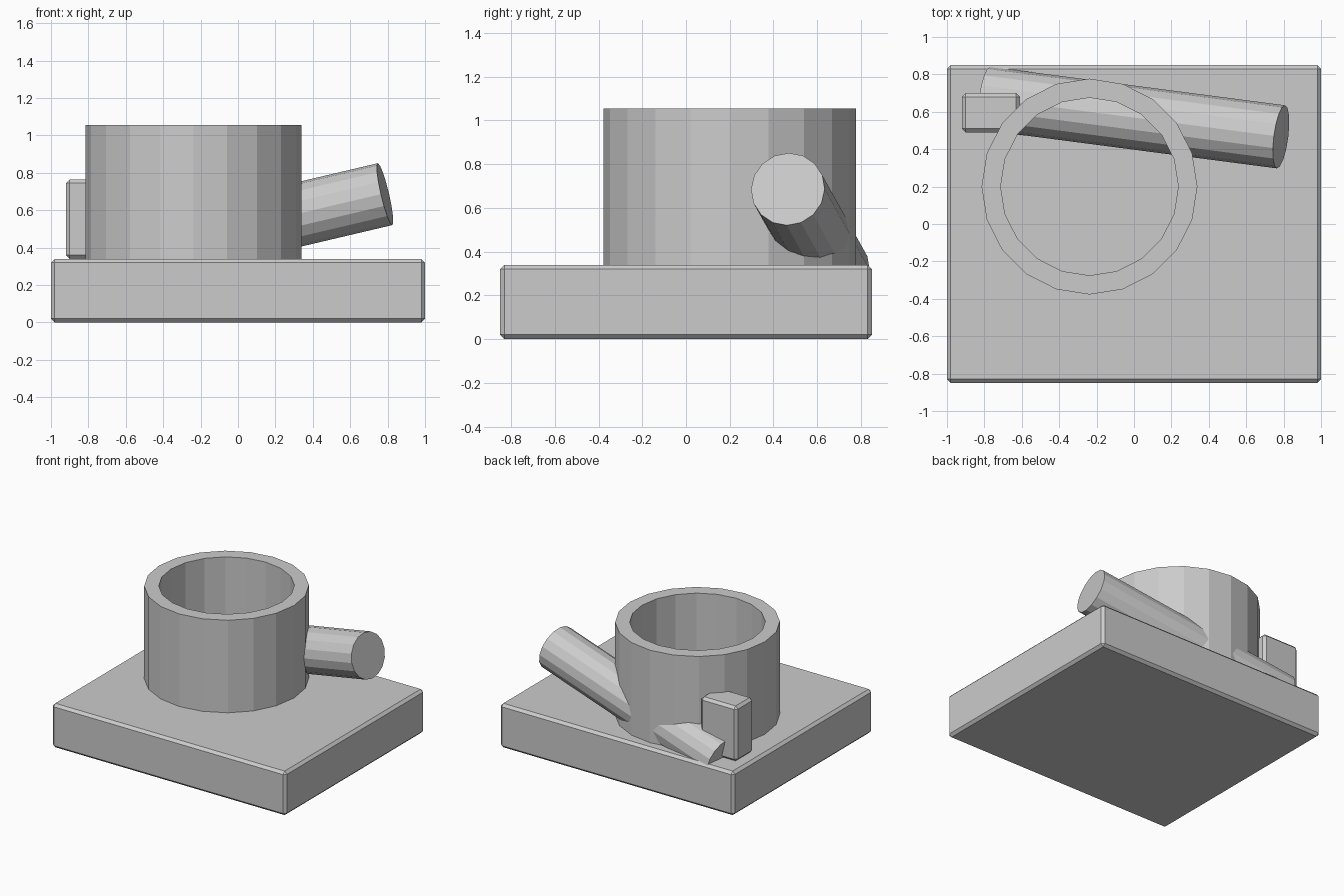
import bpy, bmesh
from math import cos, sin, tau
from mathutils import Vector

if "Cube" in bpy.data.objects:
    bpy.data.objects.remove(bpy.data.objects["Cube"])


def finish(bm, name):
    mesh = bpy.data.meshes.new(name)
    bmesh.ops.recalc_face_normals(bm, faces=bm.faces)
    bm.to_mesh(mesh)
    bm.free()
    obj = bpy.data.objects.new(name, mesh)
    bpy.context.collection.objects.link(obj)
    return obj


def bevelled_box(name, lo, hi, width=0.02):
    lo, hi = Vector(lo), Vector(hi)
    bm = bmesh.new()
    bmesh.ops.create_cube(bm, size=1)
    for v in bm.verts:
        v.co = (lo + hi) / 2 + v.co * (hi - lo)
    obj = finish(bm, name)
    mod = obj.modifiers.new("edge_chamfer", 'BEVEL')
    mod.width = width
    mod.segments = 1
    return obj


def tube(name, centre, outer, inner, z0, z1, sides):
    bm = bmesh.new()
    profile = [(outer, z0), (outer, z1), (inner, z1), (inner, z0)]
    rings = []
    for i in range(sides):
        a = tau * i / sides
        rings.append([bm.verts.new((centre[0] + r * cos(a), centre[1] + r * sin(a), z))
                      for r, z in profile])
    for i in range(sides):
        a, b = rings[i], rings[(i + 1) % sides]
        for k in range(4):
            n = (k + 1) % 4
            bm.faces.new((a[k], b[k], b[n], a[n]))
    return finish(bm, name)


def rod(name, start, end, radius, sides):
    start, end = Vector(start), Vector(end)
    axis = end - start
    bm = bmesh.new()
    bmesh.ops.create_cone(bm, cap_ends=True, segments=sides, radius1=radius,
                          radius2=radius, depth=axis.length)
    obj = finish(bm, name)
    obj.rotation_mode = 'QUATERNION'
    obj.rotation_quaternion = axis.to_track_quat('Z', 'Y')
    obj.location = (start + end) / 2
    return obj


# Base slab
bevelled_box("base_plate", (-1, -0.85, 0), (1, 0.85, 0.34))
# Open round collar standing on the slab
tube("round_collar", (-0.238, 0.20), 0.577, 0.475, 0.34, 1.055, 20)
# Slanted rod passing through the collar into the slab
rod("slanted_rod", (-0.79, 0.672, 0.315), (0.786, 0.466, 0.686), 0.17, 16)
# Small block against the collar
bevelled_box("side_block", (-0.92, 0.49, 0.34), (-0.61, 0.70, 0.765))
